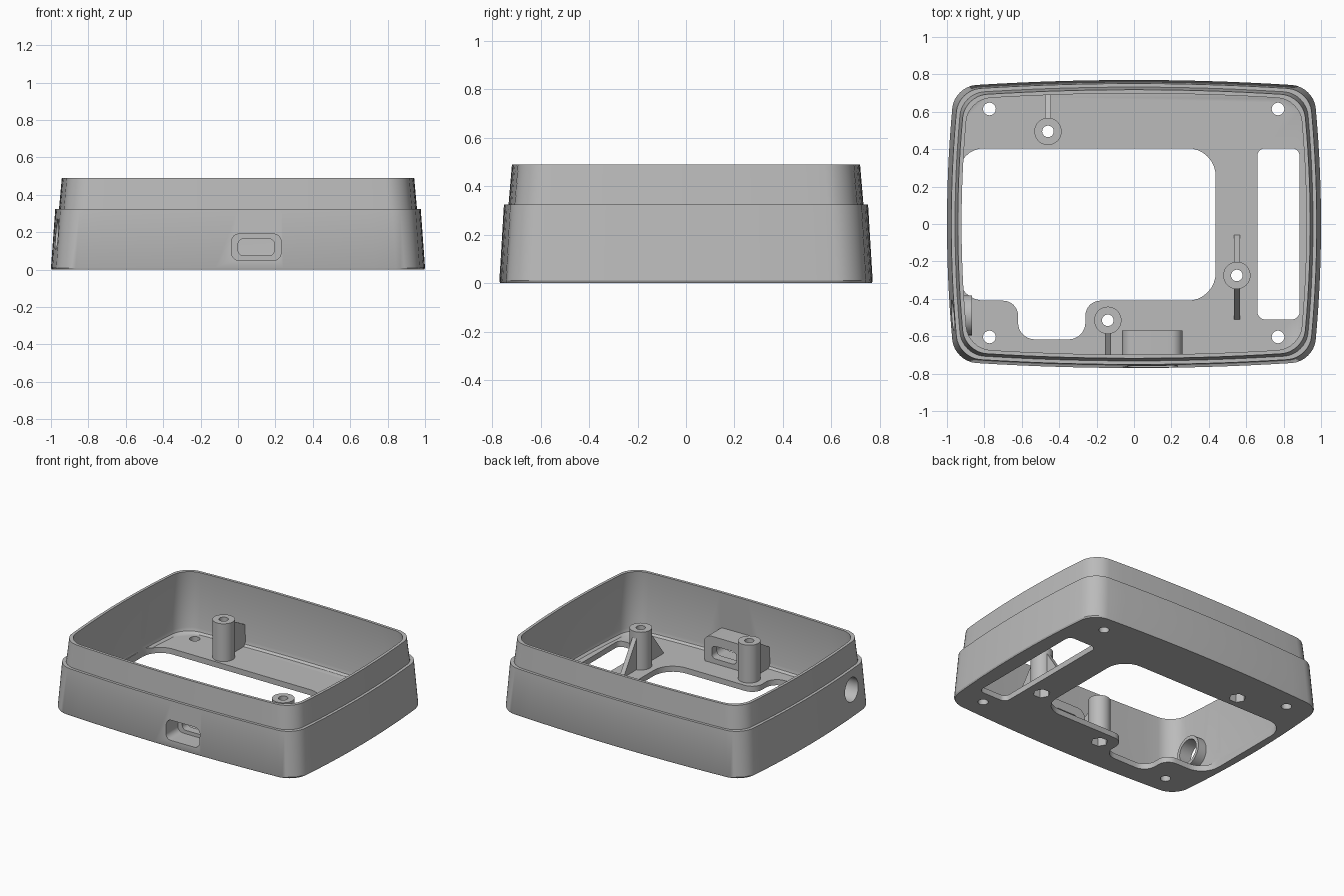
import bpy, bmesh
from math import sin, cos, pi, radians
from mathutils import Vector

cube = bpy.data.objects.get("Cube")
if cube:
    bpy.data.objects.remove(cube, do_unlink=True)

grey = bpy.data.materials.new("plain grey")
grey.use_nodes = True
colour = (0.5, 0.5, 0.5, 1)
grey.diffuse_color = colour
grey.node_tree.nodes["Principled BSDF"].inputs["Base Color"].default_value = colour


def rounded(corners, steps=8):
    """Right-angled outline whose corners (u, v, radius) become arcs."""
    out = []
    for i, (u, v, r) in enumerate(corners):
        c = Vector((u, v))
        back = (Vector(corners[i - 1][:2]) - c).normalized()
        ahead = (Vector(corners[(i + 1) % len(corners)][:2]) - c).normalized()
        centre = c + r * (back + ahead)
        for k in range(steps + 1):
            t = pi / 2 * k / steps
            out.append(centre - r * (cos(t) * ahead + sin(t) * back))
    return out


def box(u0, u1, v0, v1, r):
    return rounded([(u0, v0, r), (u1, v0, r), (u1, v1, r), (u0, v1, r)])


def circle(u, v, r, n=40):
    return [Vector((u + r * cos(2 * pi * k / n), v + r * sin(2 * pi * k / n))) for k in range(n)]


def bowed(a, b, r=0.12, cuts=14):
    """Rounded rectangle with gently bulging sides."""
    pts, out = box(-a, a, -b, b, r), []
    for p, q in zip(pts, pts[1:] + pts[:1]):
        n = cuts if (q - p).length > 0.2 else 1
        out += [p.lerp(q, k / n) for k in range(n)]
    return [Vector((p.x * (1 - 0.04 * (p.y / b) ** 2),
                    p.y * (1 - 0.045 * (p.x / a) ** 2))) for p in out]


def loft(name, rings):
    """Closed solid through rings of 3D points."""
    bm = bmesh.new()
    loops = [[bm.verts.new(p) for p in ring] for ring in rings]
    for lo, hi in zip(loops, loops[1:]):
        for k in range(len(lo)):
            j = (k + 1) % len(lo)
            bm.faces.new((lo[k], lo[j], hi[j], hi[k]))
    bm.faces.new(loops[0][::-1])
    bm.faces.new(loops[-1])
    bmesh.ops.recalc_face_normals(bm, faces=bm.faces)
    mesh = bpy.data.meshes.new(name)
    bm.to_mesh(mesh)
    bm.free()
    mesh.materials.append(grey)
    ob = bpy.data.objects.new(name, mesh)
    bpy.context.collection.objects.link(ob)
    return ob


def prism(name, outline, lo, hi, axis="z"):
    place = {"x": lambda p, t: (t, p.x, p.y),
             "y": lambda p, t: (p.x, t, p.y),
             "z": lambda p, t: (p.x, p.y, t)}[axis]
    return loft(name, [[place(p, t) for p in outline] for t in (lo, hi)])


def cut(target, *cutters):
    """Subtract each cutter, then discard it."""
    bpy.context.view_layer.objects.active = target
    for c in cutters:
        mod = target.modifiers.new("cut", "BOOLEAN")
        mod.operation, mod.solver, mod.object = "DIFFERENCE", "EXACT", c
        bpy.ops.object.modifier_apply(modifier=mod.name)
        bpy.data.objects.remove(c, do_unlink=True)


FLOOR = 0.04

# Drafted shell with a stepped lip: outside up, over the rim, inside down
sections = [(0.995, 0.766, 0), (1.0, 0.77, 0.01), (0.977, 0.751, 0.325),
            (0.957, 0.732, 0.325), (0.942, 0.718, 0.49), (0.922, 0.698, 0.49),
            (0.95, 0.727, 0.075), (0.944, 0.721, 0.052), (0.928, 0.705, FLOOR)]
shell = loft("case_shell", [[(p.x, p.y, z) for p in bowed(a, b)] for a, b, z in sections])

# Floor openings
window = rounded([(-0.94, 0.405, 0.14), (-0.94, -0.41, 0.14), (-0.62, -0.41, 0.08),
                  (-0.62, -0.617, 0.09), (-0.26, -0.617, 0.09), (-0.26, -0.41, 0.08),
                  (0.437, -0.41, 0.15), (0.437, 0.405, 0.15)])
cut(shell,
    prism("window_cutter", window, -0.1, 0.15),
    prism("strip_cutter", box(0.66, 0.885, -0.51, 0.405, 0.04), -0.1, 0.15))
for x in (-0.773, 0.77):
    for y in (-0.604, 0.615):
        cut(shell, prism("screw_cutter", circle(x, y, 0.034, 24), -0.1, 0.2))

# Screw posts with nut pockets underneath and gusset ribs
BOSS_TOP = 0.31


def nut_pocket(x, y):
    return prism("nut_cutter", circle(x, y, 0.056, 6), -0.1, 0.09)


def bore(x, y):
    return prism("bore_cutter", circle(x, y, 0.031, 24), -0.1, 0.5)


def rib(name, x, y, y_end, z_end):
    side = 1 if y_end > y else -1
    outline = [Vector(p) for p in ((y + side * 0.06, 0.02), (y_end, 0.02),
                                   (y_end, z_end), (y + side * 0.06, BOSS_TOP - 0.03))]
    prism(name, outline, x - 0.016, x + 0.016, "x")


posts = [("back", -0.46, 0.495, [(0.735, 0.18)]),
         ("side", 0.55, -0.275, [(-0.06, 0.045), (-0.51, 0.045)]),
         ("front", -0.14, -0.515, [(-0.735, 0.18)])]
for label, x, y, ribs in posts:
    post = prism(label + "_post", circle(x, y, 0.073), 0.01, BOSS_TOP)
    for part in (shell, post):
        cut(part, nut_pocket(x, y), bore(x, y))
    for k, (y_end, z_end) in enumerate(ribs):
        rib(f"{label}_rib_{k + 1}", x, y, y_end, z_end)

# Front socket: recessed slot in the wall with an inner frame
frame = prism("slot_frame", box(-0.063, 0.258, 0.015, 0.23, 0.06), -0.745, -0.57, "y")
for part in (shell, frame):
    cut(part,
        prism("slot_cutter", box(-0.035, 0.23, 0.05, 0.19, 0.04), -0.9, -0.63, "y"))
cut(frame, prism("port_cutter", box(0.0, 0.195, 0.075, 0.165, 0.03), -0.7, -0.5, "y"))

# Round cable port with a collar on the inside of the side wall
PORT = (-0.488, 0.19)
collar = prism("port_collar", circle(*PORT, 0.107), -0.95, -0.865, "x")
for part in (shell, collar):
    cut(part, prism("port_cutter", circle(*PORT, 0.083), -1.2, -0.8, "x"))

# Smooth the curved walls, keep the hard edges
for ob in bpy.context.collection.objects:
    if ob.type == "MESH" and grey.name in ob.data.materials:
        bpy.ops.object.select_all(action="DESELECT")
        ob.select_set(True)
        bpy.context.view_layer.objects.active = ob
        bpy.ops.object.shade_smooth_by_angle(angle=radians(30))
